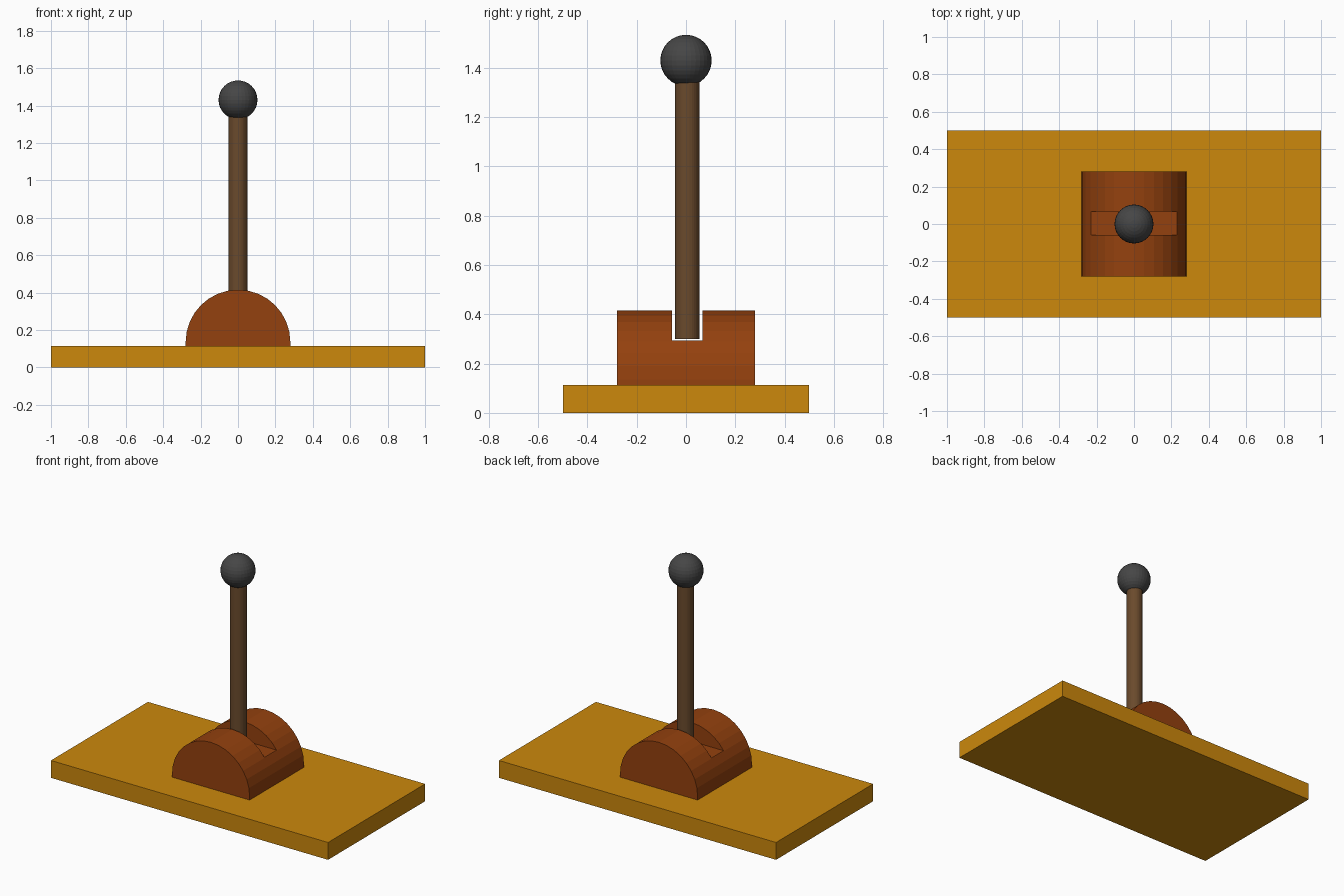
import bpy
import math

cube = bpy.data.objects.get("Cube")
if cube:
    bpy.data.objects.remove(cube, do_unlink=True)


def material(name, srgb):
    color = [((c / 255 + 0.055) / 1.055) ** 2.4 for c in srgb] + [1]
    mat = bpy.data.materials.new(name)
    mat.use_nodes = True
    mat.diffuse_color = color
    mat.node_tree.nodes["Principled BSDF"].inputs["Base Color"].default_value = color
    return mat


def finish(name, mat):
    obj = bpy.context.object
    obj.name = name
    obj.data.materials.append(mat)
    return obj


def box(name, mat, size, center):
    bpy.ops.mesh.primitive_cube_add(size=1, location=center)
    bpy.context.object.scale = size
    bpy.ops.object.transform_apply(location=False, rotation=False)
    return finish(name, mat)


gold = material("golden wood", (204, 136, 12))
rust = material("rust brown", (148, 65, 14))
brown = material("dark brown wood", (106, 74, 44))
charcoal = material("charcoal", (70, 70, 70))

# Base plate
base_top = 0.113
box("base_plate", gold, (2, 1, base_top), (0, 0, base_top / 2))

# Half-round housing: arch profile extruded front to back
radius, axis_z, half_depth, steps = 0.28, 0.135, 0.28, 16
profile = [(-radius, base_top - 0.02)]
for i in range(steps + 1):
    a = math.pi * (1 - i / steps)
    profile.append((radius * math.cos(a), axis_z + radius * math.sin(a)))
profile.append((radius, base_top - 0.02))
n = len(profile)
verts = [(x, y, z) for y in (-half_depth, half_depth) for x, z in profile]
faces = [list(range(n))[::-1], list(range(n, 2 * n))]
faces += [(i, (i + 1) % n, (i + 1) % n + n, i + n) for i in range(n)]
mesh = bpy.data.meshes.new("housing")
mesh.from_pydata(verts, [], faces)
housing = bpy.data.objects.new("housing", mesh)
bpy.context.collection.objects.link(housing)
mesh.materials.append(rust)
bpy.context.view_layer.objects.active = housing
bpy.ops.object.mode_set(mode="EDIT")
bpy.ops.mesh.select_all(action="SELECT")
bpy.ops.mesh.normals_make_consistent(inside=False)
bpy.ops.object.mode_set(mode="OBJECT")

# Slot across the housing for the lever
slot_floor, slot_y = 0.293, 0.005
cutter = box("slot_cutter", rust, (1, 0.125, 0.4), (0, slot_y, slot_floor + 0.2))
cutter.hide_render = True
cutter.hide_viewport = True
cut = housing.modifiers.new("slot", "BOOLEAN")
cut.operation = "DIFFERENCE"
cut.solver = "EXACT"
cut.object = cutter

# Apply the cut so the helper can go
mesh_cut = bpy.data.meshes.new_from_object(
    housing.evaluated_get(bpy.context.evaluated_depsgraph_get()))
housing.modifiers.clear()
housing.data = mesh_cut
bpy.data.objects.remove(cutter, do_unlink=True)

# Lever rod
rod_bottom, rod_top = 0.3, 1.36
bpy.ops.mesh.primitive_cylinder_add(
    vertices=32, radius=0.05, depth=rod_top - rod_bottom,
    location=(0, slot_y, (rod_bottom + rod_top) / 2))
finish("lever_rod", brown)

# Ball knob
bpy.ops.mesh.primitive_uv_sphere_add(
    segments=32, ring_count=16, radius=0.104, location=(0, 0, 1.43))
finish("lever_knob", charcoal)
